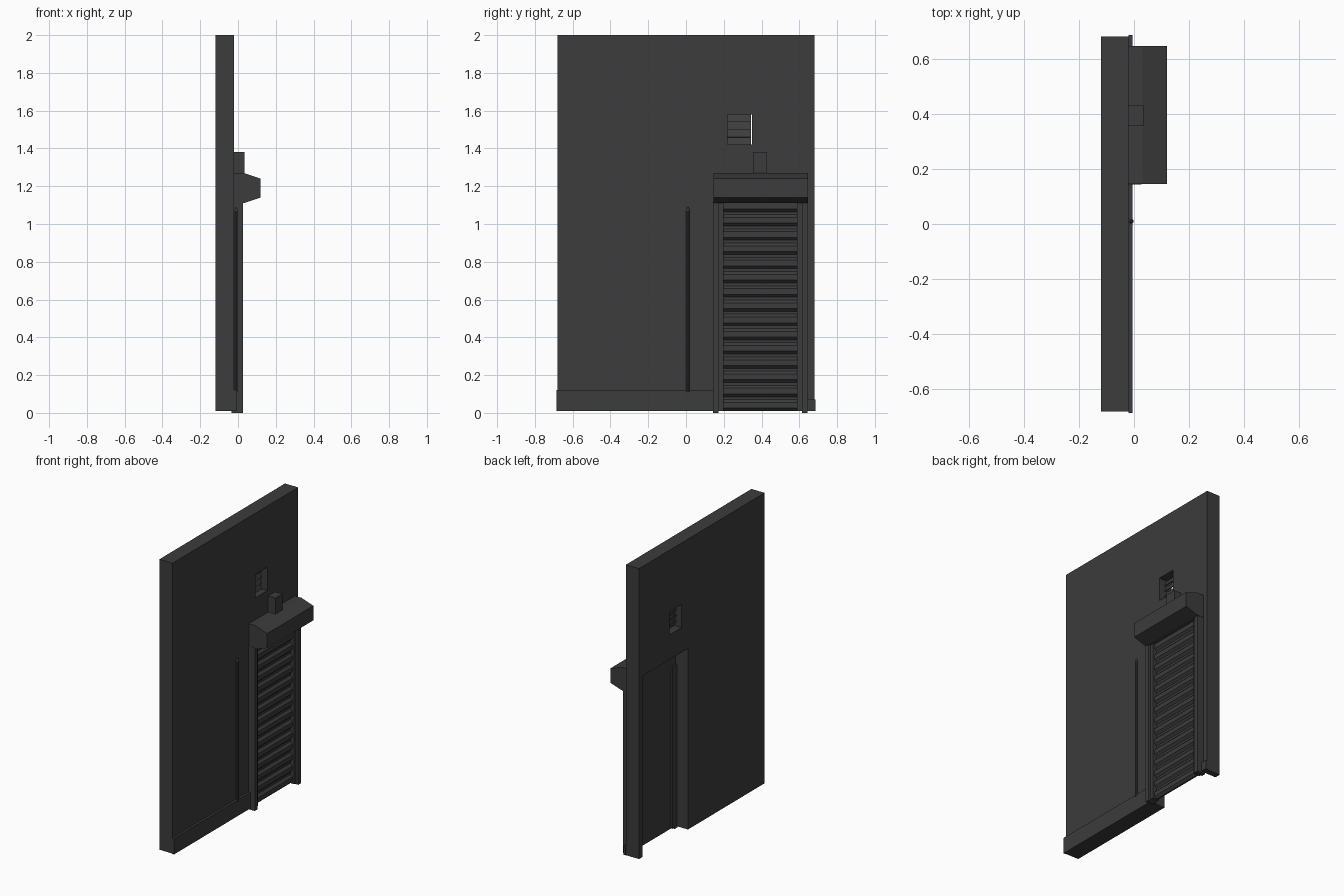
import bpy, bmesh, math
from mathutils import Matrix, Vector

if "Cube" in bpy.data.objects:
    bpy.data.objects.remove(bpy.data.objects["Cube"])

dark = bpy.data.materials.new("dark_grey")
dark.diffuse_color = (0.045, 0.045, 0.045, 1)
dark.use_nodes = True
dark.node_tree.nodes["Principled BSDF"].inputs["Base Color"].default_value = dark.diffuse_color


def finish(name, bm):
    bmesh.ops.recalc_face_normals(bm, faces=bm.faces)
    me = bpy.data.meshes.new(name)
    bm.to_mesh(me)
    bm.free()
    me.materials.append(dark)
    ob = bpy.data.objects.new(name, me)
    bpy.context.collection.objects.link(ob)
    return ob


def box(name, x, y, z, tilt=0.0):
    """Box from (min, max) ranges, optionally tilted about the y axis."""
    bm = bmesh.new()
    bmesh.ops.create_cube(bm, size=1)
    size = [r[1] - r[0] for r in (x, y, z)]
    mid = Vector([(r[0] + r[1]) / 2 for r in (x, y, z)])
    bm.transform(Matrix.Translation(mid) @ Matrix.Rotation(tilt, 4, 'Y')
                 @ Matrix.Diagonal((*size, 1)))
    return finish(name, bm)


def extrude_y(name, profile, y0, y1):
    """Extrude an (x, z) profile along y."""
    bm = bmesh.new()
    face = bm.faces.new([bm.verts.new((x, y0, z)) for x, z in profile])
    res = bmesh.ops.extrude_face_region(bm, geom=[face])
    verts = [g for g in res["geom"] if isinstance(g, bmesh.types.BMVert)]
    bmesh.ops.translate(bm, verts=verts, vec=(0, y1 - y0, 0))
    return finish(name, bm)


# wall slab with door opening and vent hole
wall = box("wall", (-0.12, -0.02), (-0.68, 0.68), (0.01, 2.0))
cutters = [box("door_cutter", (-0.3, 0.2), (0.15, 0.64), (-0.2, 1.25)),
           box("vent_cutter", (-0.3, 0.2), (0.22, 0.35), (1.42, 1.58))]
for c in cutters:
    c.hide_render = True
    mod = wall.modifiers.new(c.name, 'BOOLEAN')
    mod.operation = 'DIFFERENCE'
    mod.solver = 'EXACT'
    mod.object = c
bpy.context.view_layer.update()
cut = bpy.data.meshes.new_from_object(
    wall.evaluated_get(bpy.context.evaluated_depsgraph_get()))
wall.modifiers.clear()
wall.data = cut
for c in cutters:
    bpy.data.objects.remove(c)

# skirting on both sides of the door
box("skirting_long", (-0.02, -0.005), (-0.685, 0.145), (0.01, 0.12))
box("skirting_short", (-0.02, -0.005), (0.64, 0.685), (0.01, 0.07))

# stepped door posts, mirrored about the door centre
mid = 0.393
for side, s in (("left", -1), ("right", 1)):
    def span(a, b):
        return tuple(sorted((mid + s * a, mid + s * b)))
    box(f"outer_post_{side}", (-0.035, 0.027), span(0.22, 0.25), (0.0, 1.12))
    box(f"inner_post_{side}", (-0.035, 0.012), span(0.195, 0.22), (0.01, 1.12))

# roller shutter: corrugated front, flat back
n, z0, z1 = 15, 0.01, 1.14
step = (z1 - z0) / n
shutter = [(-0.025, z1), (-0.025, z0)]
for i in range(n):
    z = z0 + i * step
    shutter += [(-0.015, z), (0.0, z + 0.2 * step),
                (0.0, z + 0.6 * step), (-0.015, z + 0.8 * step)]
shutter.append((-0.015, z1))
extrude_y("roller_shutter", shutter, 0.195, 0.592)

# shutter housing above the door and the small box on top
extrude_y("shutter_housing",
          [(-0.025, 1.11), (0.03, 1.11), (0.12, 1.14), (0.12, 1.24),
           (0.03, 1.27), (-0.025, 1.27)], 0.145, 0.645)
box("housing_box", (-0.022, 0.035), (0.355, 0.43), (1.27, 1.38))

# tilted vent louvres inside the hole
for i in range(4):
    z = 1.44 + i * 0.04
    box(f"vent_louvre_{i + 1}", (-0.075, -0.07), (0.22, 0.345),
        (z - 0.022, z + 0.022), math.radians(-25))

# vertical pipe with a domed top
bm = bmesh.new()
for z, h, r1, r2 in ((0.59, 0.96, 0.009, 0.009), (1.08, 0.02, 0.009, 0.003)):
    bmesh.ops.create_cone(bm, cap_ends=True, segments=10, radius1=r1, radius2=r2,
                          depth=h, matrix=Matrix.Translation((-0.01, 0.01, z)))
bm.verts.ensure_lookup_table()
pipe = finish("pipe", bm)
